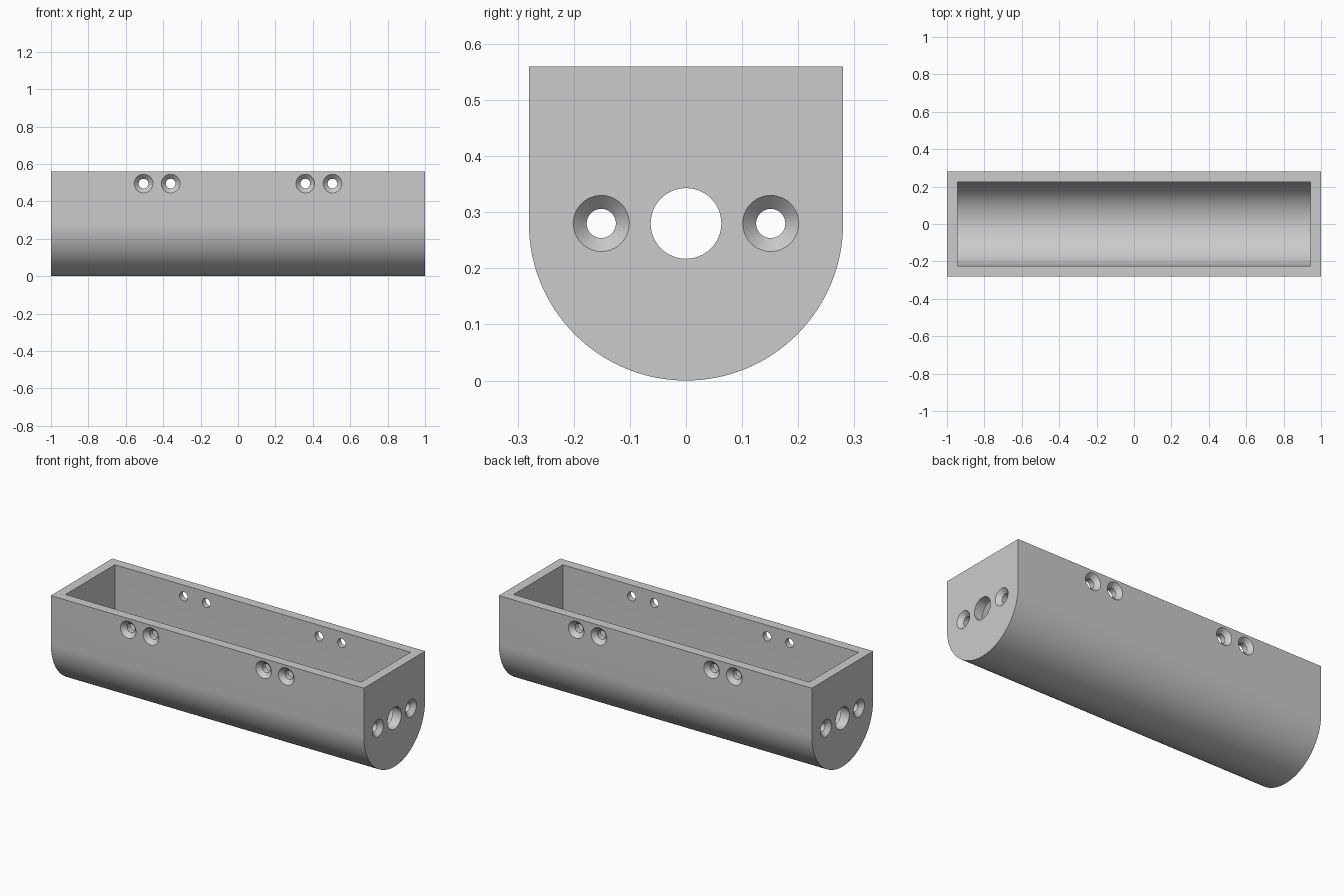
import bpy, bmesh, math
from mathutils import Matrix, Vector

cube = bpy.data.objects.get("Cube")
if cube:
    bpy.data.objects.remove(cube, do_unlink=True)

LENGTH, RADIUS, HEIGHT, WALL = 2.0, 0.28, 0.56, 0.055

grey = bpy.data.materials.new("plain grey")
grey.use_nodes = True
colour = (0.6, 0.6, 0.6, 1)
grey.diffuse_color = colour
grey.node_tree.nodes["Principled BSDF"].inputs["Base Color"].default_value = colour


def make_object(name, bm):
    bmesh.ops.recalc_face_normals(bm, faces=bm.faces)
    mesh = bpy.data.meshes.new(name)
    bm.to_mesh(mesh)
    bm.free()
    mesh.materials.append(grey)
    obj = bpy.data.objects.new(name, mesh)
    bpy.context.collection.objects.link(obj)
    return obj


def add_trough(bm, length, radius, top, steps=64):
    """U-shaped profile extruded along x."""
    points = [(radius, top)]
    for i in range(steps + 1):
        a = -math.pi * i / steps
        points.append((radius * math.cos(a), RADIUS + radius * math.sin(a)))
    points.append((-radius, top))
    face = bm.faces.new([bm.verts.new((-length / 2, y, z)) for y, z in points])
    ext = bmesh.ops.extrude_face_region(bm, geom=[face])
    moved = [v for v in ext["geom"] if isinstance(v, bmesh.types.BMVert)]
    bmesh.ops.translate(bm, verts=moved, vec=(length, 0, 0))


def add_drill(bm, position, direction, profile, sides=48):
    """Revolved drill; profile is (radius, depth) with depth into the wall."""
    turn = Vector((0, 0, 1)).rotation_difference(Vector(direction)).to_matrix().to_4x4()
    place = Matrix.Translation(position) @ turn
    rings = []
    for radius, depth in profile:
        ring = []
        for i in range(sides):
            a = math.tau * i / sides
            ring.append(bm.verts.new(place @ Vector((radius * math.cos(a), radius * math.sin(a), -depth))))
        rings.append(ring)
    for a, b in zip(rings, rings[1:]):
        for i in range(sides):
            j = (i + 1) % sides
            bm.faces.new((a[i], a[j], b[j], b[i]))
    bm.faces.new(rings[0])
    bm.faces.new(rings[-1])


# Outer body and inner cavity
bm = bmesh.new()
add_trough(bm, LENGTH, RADIUS, HEIGHT)
body = make_object("trough_body", bm)
bm = bmesh.new()
add_trough(bm, LENGTH - 2 * WALL, RADIUS - WALL, HEIGHT + 0.1)
cavity = make_object("cavity_cutter", bm)

# Countersunk screw holes and plain central holes
countersink = [(0.06, -0.01), (0.026, 0.024), (0.026, 0.08)]
plain = [(0.063, -0.02), (0.063, 0.08)]
bm = bmesh.new()
for s in (-1, 1):
    for x in (-0.505, -0.36, 0.36, 0.505):
        add_drill(bm, (x, s * RADIUS, 0.495), (0, s, 0), countersink)
    for y in (-0.151, 0.151):
        add_drill(bm, (s * LENGTH / 2, y, RADIUS), (s, 0, 0), countersink)
    add_drill(bm, (s * LENGTH / 2, 0, RADIUS), (s, 0, 0), plain)
drills = make_object("hole_cutter", bm)

# Cut the body, then drop the cutters
bpy.context.view_layer.objects.active = body
body.select_set(True)
for cutter in (cavity, drills):
    cutter.hide_render = True
    mod = body.modifiers.new("cut", "BOOLEAN")
    mod.operation, mod.solver, mod.object = "DIFFERENCE", "EXACT", cutter
    bpy.ops.object.modifier_apply(modifier=mod.name)
    bpy.data.objects.remove(cutter, do_unlink=True)

bpy.ops.object.shade_smooth_by_angle(angle=math.radians(30))
